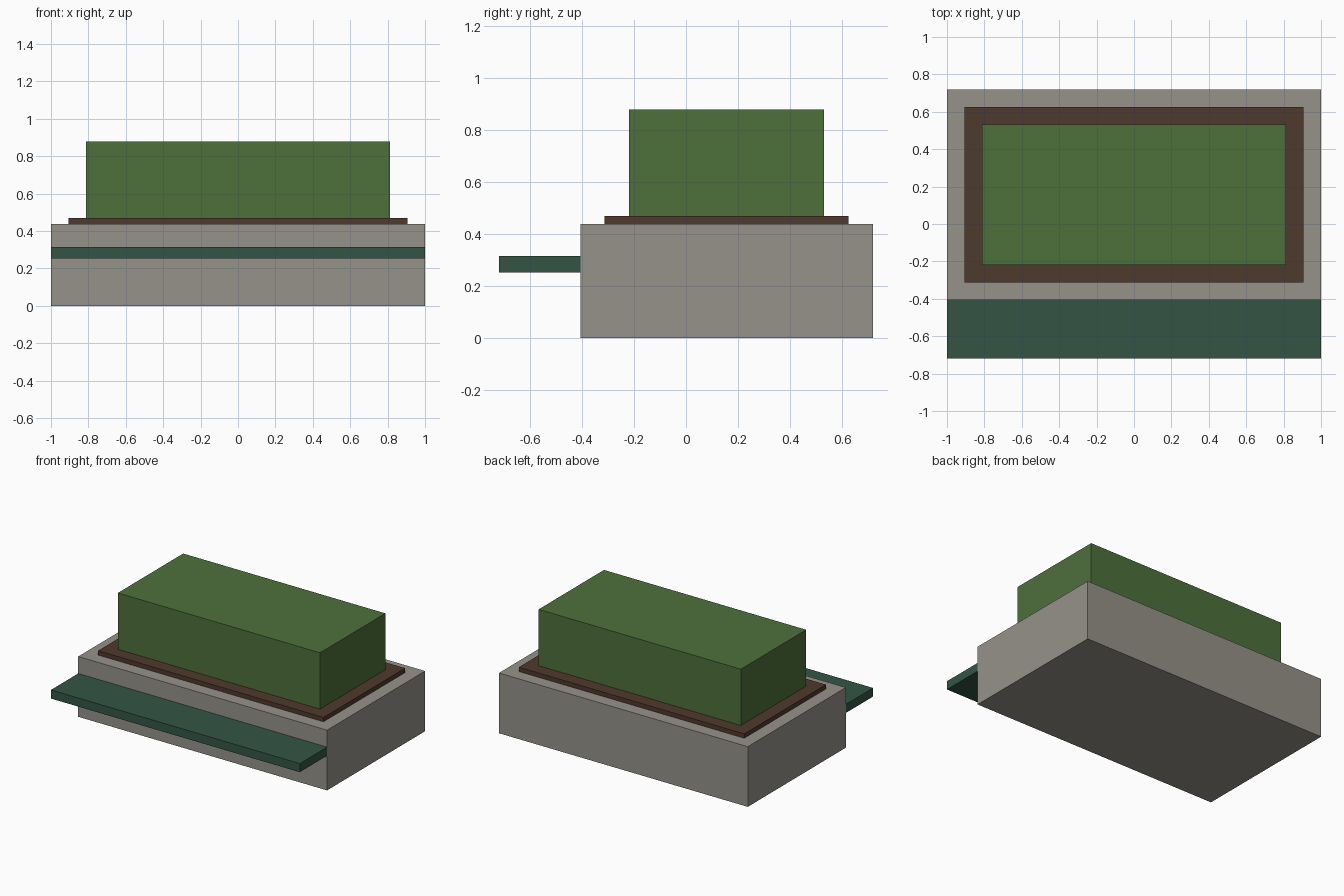
import bpy

if "Cube" in bpy.data.objects:
    bpy.data.objects.remove(bpy.data.objects["Cube"])


def material(name, rgb):
    m = bpy.data.materials.new(name)
    m.diffuse_color = (*rgb, 1.0)
    m.use_nodes = True
    m.node_tree.nodes["Principled BSDF"].inputs["Base Color"].default_value = m.diffuse_color
    return m


def box(name, half_x, y0, y1, z0, z1, mat):
    """Box symmetric in x, given by its y and z limits."""
    bpy.ops.mesh.primitive_cube_add(size=1)
    ob = bpy.context.object
    ob.name = name
    ob.location = (0, (y0 + y1) / 2, (z0 + z1) / 2)
    ob.scale = (2 * half_x, y1 - y0, z1 - z0)
    bpy.ops.object.transform_apply(location=True, rotation=False, scale=True)
    ob.data.materials.append(mat)
    return ob


stone = material("warm grey stone", (0.305, 0.287, 0.251))
soil = material("brown soil", (0.078, 0.041, 0.026))
leaf = material("hedge green", (0.076, 0.162, 0.044))
paint = material("dark teal green", (0.034, 0.089, 0.060))

# Stone planter
box("planter", 1.0, -0.406, 0.719, 0.0, 0.4375, stone)
# Soil bed on top
box("soil_bed", 0.906, -0.3125, 0.625, 0.4375, 0.469, soil)
# Clipped hedge
box("hedge", 0.8125, -0.219, 0.531, 0.469, 0.878, leaf)
# Bench seat cantilevered from the front
box("bench_seat", 1.0, -0.719, -0.406, 0.252, 0.3145, paint)
